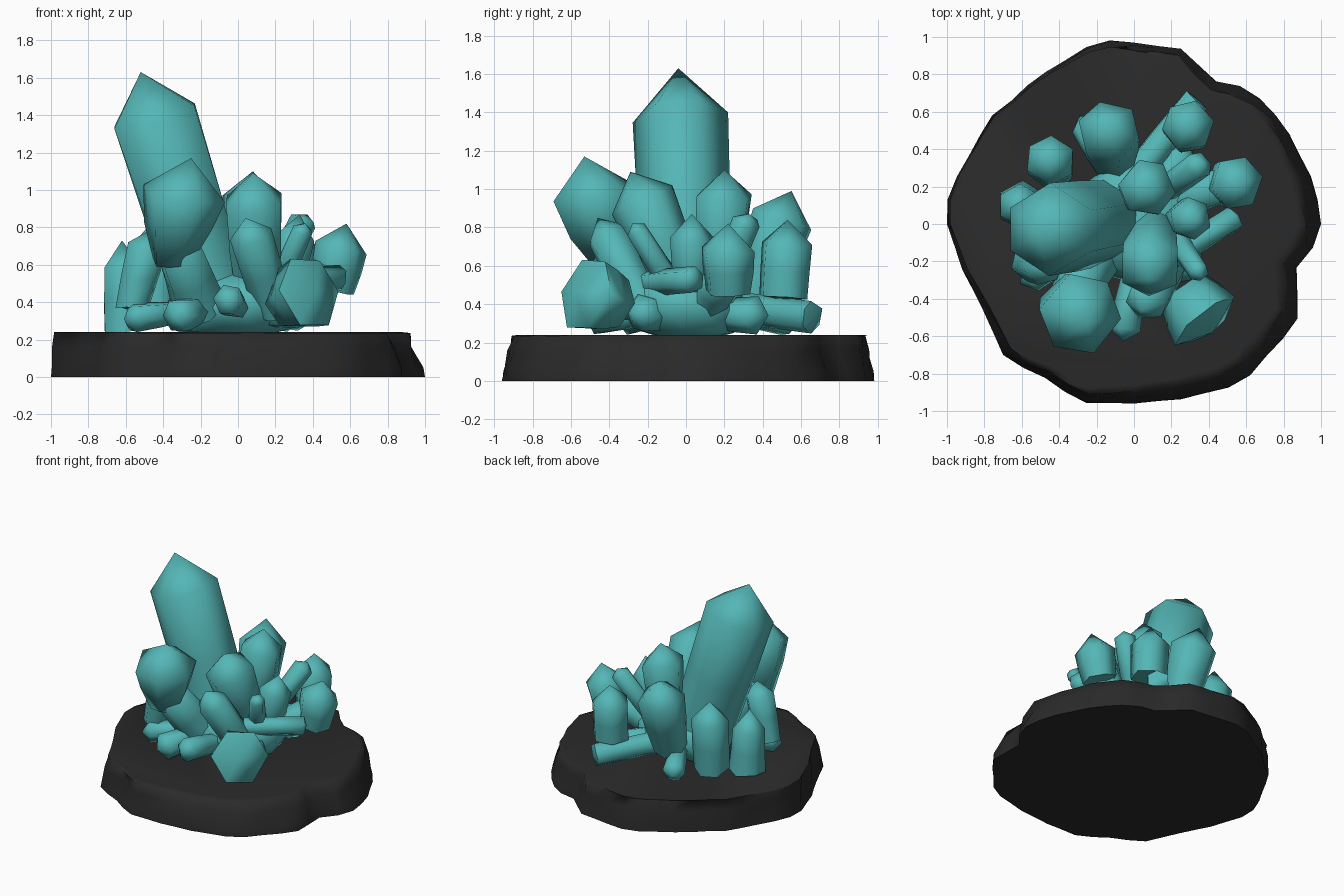
import bpy, bmesh, math, random
from mathutils import Vector

rng = random.Random(7)
default = bpy.data.objects.get("Cube")
if default:
    bpy.data.objects.remove(default, do_unlink=True)


def make_material(name, colour):
    mat = bpy.data.materials.new(name)
    mat.use_nodes = True
    mat.diffuse_color = colour
    mat.node_tree.nodes["Principled BSDF"].inputs["Base Color"].default_value = colour
    return mat


teal = make_material("teal_crystal", (.09, .47, .47, 1))
charcoal = make_material("charcoal_stone", (.023, .023, .023, 1))


def finish(name, bm, material, sharp_angle):
    """Turn a bmesh into a named, coloured and shaded object."""
    bmesh.ops.recalc_face_normals(bm, faces=bm.faces)
    mesh = bpy.data.meshes.new(name)
    bm.to_mesh(mesh)
    bm.free()
    mesh.materials.append(material)
    obj = bpy.data.objects.new(name, mesh)
    bpy.context.collection.objects.link(obj)
    bpy.ops.object.select_all(action="DESELECT")
    obj.select_set(True)
    bpy.context.view_layer.objects.active = obj
    bpy.ops.object.shade_smooth_by_angle(angle=math.radians(sharp_angle))
    return obj


def bridge(bm, lower, upper):
    """Join two vertex rings of equal length with quads."""
    count = len(lower)
    for i in range(count):
        j = (i + 1) % count
        bm.faces.new((lower[i], lower[j], upper[j], upper[i]))


def crystal(name, base, tip, radius, cap, taper=.7, sides=6):
    """Tapered prism from base to tip, ending in a pyramid of height cap."""
    shape = random.Random(name)
    base, tip = Vector(base), Vector(tip)
    axis = tip - base
    turn = axis.to_track_quat("Z", "Y")
    phase = shape.uniform(0, math.tau)
    bm = bmesh.new()
    rings = []
    body = axis.length - cap
    for along, size in ((0, taper), (body * .5, (taper + 2) / 3), (body, 1)):
        ring = []
        for i in range(sides):
            angle = phase + math.tau * (i + shape.uniform(-.08, .08)) / sides
            reach = radius * size
            wobble = shape.uniform(-.12, .12) * radius
            spot = Vector((math.cos(angle) * reach, math.sin(angle) * reach, along + wobble))
            ring.append(bm.verts.new(base + turn @ spot))
        rings.append(ring)
    for lower, upper in zip(rings, rings[1:]):
        bridge(bm, lower, upper)
    bm.faces.new(rings[0])
    apex = bm.verts.new(tip)
    top = rings[-1]
    for i in range(sides):
        bm.faces.new((top[i], top[(i + 1) % sides], apex))
    return finish(name, bm, teal, 75)


# Stone slab: chipped outline, rim steep on the right side and sloping on the left
outline = (1, .98, .96, .95, .88, .97, .97, .98, .94, .93, .95, .98,
           1, .95, .93, .99, .95, .99, .96, .97, 1.01, 1, 1.01, .9)
segments = len(outline) * 2
notches = [rng.choice((-.01, 0, .015)) if i % 2 else 0 for i in range(segments)]
bm = bmesh.new()
slab_rings = []
for height, slope, chip in ((0, 0, 0), (.05, 0, .012), (.16, .5, .045), (.235, 1, .03), (.24, 2, 0)):
    ring = []
    for i in range(segments):
        here, after = outline[i // 2], outline[(i // 2 + 1) % len(outline)]
        angle = math.tau * i / segments
        reach = here if i % 2 == 0 else (here + after) / 2 + notches[i]
        reach -= slope * (.035 + .03 * math.cos(angle + .5)) + rng.uniform(0, chip)
        ring.append(bm.verts.new((math.cos(angle) * reach, math.sin(angle) * reach, height)))
    slab_rings.append(ring)
for lower, upper in zip(slab_rings, slab_rings[1:]):
    bridge(bm, lower, upper)
bm.faces.new(slab_rings[0])
bm.faces.new(slab_rings[-1])
finish("stone_slab", bm, charcoal, 80)

# Crystal mound: rough lump that all the crystals grow out of
bm = bmesh.new()
bmesh.ops.create_icosphere(bm, subdivisions=2, radius=1)
for vert in bm.verts:
    swell = rng.uniform(.8, 1.12)
    vert.co = Vector((vert.co.x * .38 * swell, vert.co.y * .33 * swell,
                      max(.23, .37 + vert.co.z * .24 * swell)))
finish("crystal_mound", bm, teal, 60)

# Large crystals: base, tip, radius, cap height, base taper
crystal("tall_crystal", (-.14, .01, .4), (-.52, -.04, 1.63), .25, .27, .9)
crystal("front_right_stalk", (-.2, -.15, .36), (-.34, -.42, .75), .13, .08, 1.2)
crystal("front_right_bulb", (-.36, -.39, .62), (-.25, -.53, 1.17), .225, .2, .45)
crystal("centre_crystal", (.1, -.02, .45), (.08, -.29, 1.09), .175, .17, .7)
crystal("rear_centre_crystal", (.04, .17, .5), (.08, .2, 1.1), .155, .14)
crystal("rear_crystal", (-.11, .35, .4), (-.14, .55, .99), .17, .15, .7)
crystal("rear_left_crystal", (.29, .51, .44), (.29, .53, .84), .14, .13, .95)
crystal("left_crystal", (.5, .22, .46), (.58, .22, .82), .145, .13, .85)
crystal("left_crystal_stalk", (.2, .1, .38), (.5, .22, .58), .1, .05, 1)
crystal("front_left_block", (.26, -.35, .4), (.42, -.58, .47), .205, .08, .7)
crystal("rear_right_crystal", (-.44, .31, .3), (-.45, .35, .84), .135, .15, .95)
crystal("right_crystal", (-.6, .1, .25), (-.62, .1, .73), .115, .15, 1.15)

# Slender crystals
crystal("front_crystal", (.2, -.2, .34), (.04, -.46, .85), .115, .11, .9)
crystal("side_crystal", (.24, .03, .42), (.33, .03, .87), .115, .13)
crystal("right_front_crystal", (-.57, -.21, .36), (-.46, -.22, .79), .11, .1, .8)
crystal("leaning_shard", (.12, .15, .42), (.37, .33, .87), .075, .05, .9)
crystal("thin_shard", (.2, -.04, .44), (.36, -.28, .82), .055, .04, 1.3)
crystal("rear_rod", (.02, .28, .38), (.34, .67, .33), .085, .02, 1)
crystal("side_rod", (.18, -.19, .51), (.56, .05, .53), .07, .02, 1)

# Low shards spreading over the slab
crystal("low_front_shard", (0, -.25, .37), (-.06, -.63, .42), .085, .06)
crystal("low_corner_shard", (-.2, -.2, .36), (-.34, -.52, .32), .095, .06)
crystal("low_right_shard", (-.3, -.15, .35), (-.61, -.32, .31), .08, .06)
crystal("low_rear_shard", (-.12, .25, .36), (-.29, .58, .3), .08, .06)
crystal("low_left_shard", (.1, .12, .35), (.3, .43, .34), .1, .08)
crystal("low_side_shard", (.1, -.1, .34), (.38, -.28, .36), .1, .1)
